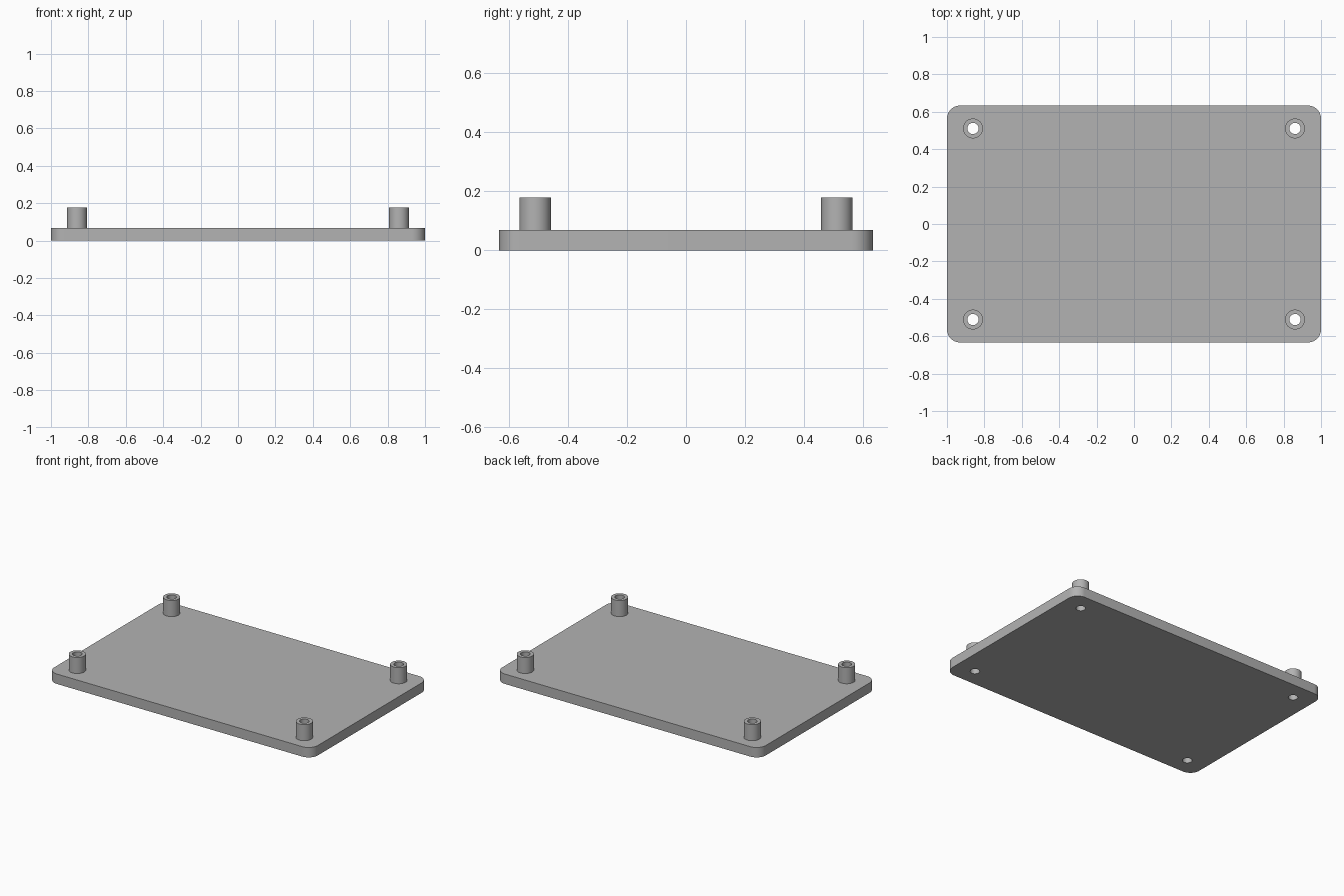
import bpy
import bmesh
from math import cos, sin, pi, radians

HALF_X, HALF_Y, CORNER = 1.0, 0.633, 0.07
PLATE_TOP, POST_TOP = 0.068, 0.178
POST_X, POST_Y = 0.861, 0.511
POST_R, BORE_R = 0.053, 0.03
SIDES = 48

cube = bpy.data.objects.get("Cube")
if cube:
    bpy.data.objects.remove(cube, do_unlink=True)

grey = bpy.data.materials.new("plain grey")
grey.use_nodes = True
grey.diffuse_color = (0.45, 0.45, 0.45, 1)
grey.node_tree.nodes["Principled BSDF"].inputs["Base Color"].default_value = grey.diffuse_color


def arc(cx, cy, r, start, sweep, steps):
    return [(cx + r * cos(start + sweep * i / steps),
             cy + r * sin(start + sweep * i / steps)) for i in range(steps + 1)]


def circle(cx, cy, r):
    return arc(cx, cy, r, 0, 2 * pi, SIDES)[:-1]


def finish(obj):
    obj.data.materials.clear()
    obj.data.materials.append(grey)
    bpy.ops.object.select_all(action='DESELECT')
    obj.select_set(True)
    bpy.context.view_layer.objects.active = obj
    bpy.ops.object.shade_smooth_by_angle(angle=radians(30))


corners = [(1, 1), (-1, 1), (-1, -1), (1, -1)]

# Base plate: rounded outline with four through holes, extruded
outline = []
for i, (sx, sy) in enumerate(corners):
    outline += arc(sx * (HALF_X - CORNER), sy * (HALF_Y - CORNER), CORNER, i * pi / 2, pi / 2, 12)
loops = [outline] + [circle(sx * POST_X, sy * POST_Y, BORE_R) for sx, sy in corners]

curve = bpy.data.curves.new("base_plate_outline", 'CURVE')
curve.dimensions = '2D'
curve.fill_mode = 'BOTH'
curve.extrude = PLATE_TOP / 2
for loop in loops:
    spline = curve.splines.new('POLY')
    spline.points.add(len(loop) - 1)
    for point, (x, y) in zip(spline.points, loop):
        point.co = (x, y, 0, 1)
    spline.use_cyclic_u = True
source = bpy.data.objects.new("base_plate_outline", curve)
bpy.context.collection.objects.link(source)
mesh = bpy.data.meshes.new_from_object(
    source.evaluated_get(bpy.context.evaluated_depsgraph_get()))
bpy.data.objects.remove(source, do_unlink=True)

bm = bmesh.new()
bm.from_mesh(mesh)
bmesh.ops.remove_doubles(bm, verts=bm.verts, dist=0.0001)
bmesh.ops.translate(bm, verts=bm.verts, vec=(0, 0, PLATE_TOP / 2))
bmesh.ops.recalc_face_normals(bm, faces=bm.faces)
bm.to_mesh(mesh)
bm.free()
plate = bpy.data.objects.new("base_plate", mesh)
bpy.context.collection.objects.link(plate)
finish(plate)


# Standoffs: hollow posts around the holes, open where they meet the plate
def standoff(name, x, y):
    profile = [(BORE_R, PLATE_TOP), (BORE_R, POST_TOP), (POST_R, POST_TOP), (POST_R, PLATE_TOP)]
    bm = bmesh.new()
    rings = [[bm.verts.new((px, py, z)) for px, py in circle(0, 0, r)] for r, z in profile]
    for low, high in zip(rings, rings[1:]):
        for i in range(SIDES):
            j = (i + 1) % SIDES
            bm.faces.new((low[j], low[i], high[i], high[j]))
    mesh = bpy.data.meshes.new(name)
    bm.to_mesh(mesh)
    bm.free()
    obj = bpy.data.objects.new(name, mesh)
    obj.location = (x, y, 0)
    bpy.context.collection.objects.link(obj)
    finish(obj)


for sx, sy in corners:
    name = f"{'back' if sy > 0 else 'front'}_{'left' if sx > 0 else 'right'}_standoff"
    standoff(name, sx * POST_X, sy * POST_Y)
